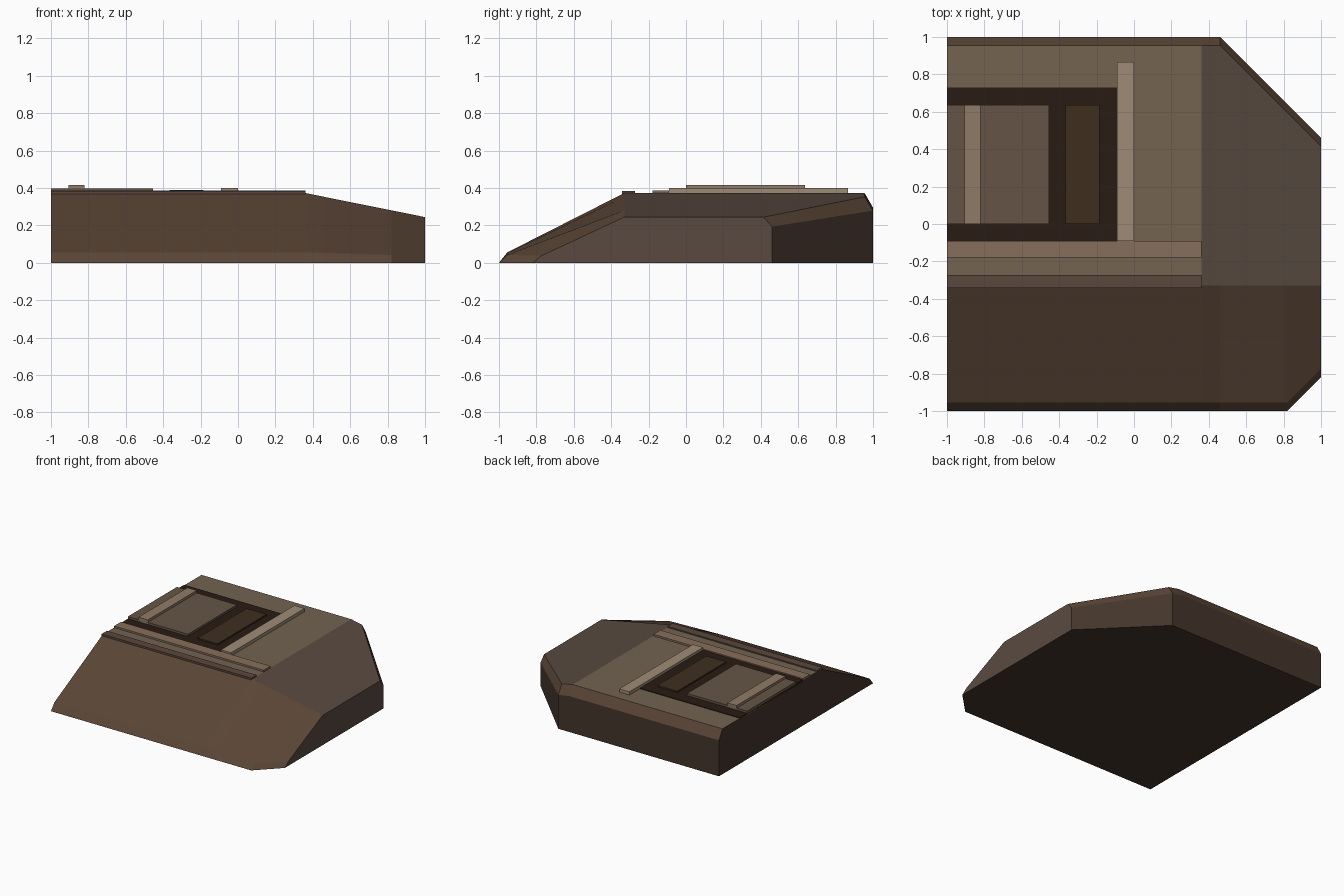
import bpy, bmesh

if "Cube" in bpy.data.objects:
    bpy.data.objects.remove(bpy.data.objects["Cube"])


def material(name, hex_color):
    rgb = [int(hex_color[i:i + 2], 16) / 255 for i in (0, 2, 4)]
    lin = [c / 12.92 if c <= 0.04045 else ((c + 0.055) / 1.055) ** 2.4 for c in rgb]
    m = bpy.data.materials.new(name)
    m.diffuse_color = (*lin, 1)
    m.use_nodes = True
    m.node_tree.nodes["Principled BSDF"].inputs["Base Color"].default_value = m.diffuse_color
    return m


def finish(bm, name, mats):
    bmesh.ops.recalc_face_normals(bm, faces=bm.faces)
    mesh = bpy.data.meshes.new(name)
    bm.to_mesh(mesh)
    bm.free()
    for m in mats:
        mesh.materials.append(m)
    obj = bpy.data.objects.new(name, mesh)
    bpy.context.collection.objects.link(obj)
    return obj


DECK = 0.373
RIDGE = -0.33


def section(x):
    """Hull cross-section at x: tapers down and has cut corners to the right."""
    f = 1 - 0.345 * max(0, (x - 0.36) / 0.64)
    front = -1 + max(0, x - 0.82)
    back = 1 - max(0, x - 0.46)
    return [(x, front, 0), (x, front + 0.045, 0.056 * f), (x, RIDGE, DECK * f),
            (x, back - 0.045, DECK * f), (x, back, 0.295 * f), (x, back, 0)]


# Hull: sections lofted along x
hull_mats = [material("hull_front", "5a4536"), material("hull_deck", "736351"),
             material("hull_slope", "594a40"), material("hull_dark", "43352b")]
bm = bmesh.new()
stations = [-1, 0.36, 0.46, 0.82, 1]
rings = [[bm.verts.new(p) for p in section(x)] for x in stations]
for s, (a, b) in enumerate(zip(rings, rings[1:])):
    for i in range(6):
        j = (i + 1) % 6
        face = bm.faces.new((a[i], a[j], b[j], b[i]))
        top = 1 if s == 0 else 2
        face.material_index = [0, 0, top, 0, 3, 3][i]
bm.faces.new(rings[0]).material_index = 3
bm.faces.new(rings[-1]).material_index = 2
finish(bm, "hull", hull_mats)


def slab(name, x0, x1, y0, y1, top, color, bottom=0.36):
    bm = bmesh.new()
    bmesh.ops.create_cube(bm, size=1)
    for v in bm.verts:
        v.co = (x1 if v.co.x > 0 else x0, y1 if v.co.y > 0 else y0,
                top if v.co.z > 0 else bottom)
    finish(bm, name, [material(name, color)])


# Deck details
slab("front_edge_trim", -1, 0.36, -0.342, -0.272, 0.383, "5a483c", 0.368)
slab("front_rail", -1, 0.36, -0.18, -0.09, 0.387, "876f5b")
slab("dark_panel", -1, -0.09, -0.09, 0.73, 0.378, "2a1c13")
slab("raised_plate", -1, -0.455, 0, 0.635, 0.396, "665446")
slab("plate_rib", -0.905, -0.82, 0, 0.635, 0.416, "8f7b67")
slab("hatch", -0.365, -0.185, 0, 0.635, 0.39, "3f2e1e")
slab("cross_bar", -0.092, 0, -0.09, 0.865, 0.4, "9f8b76")
